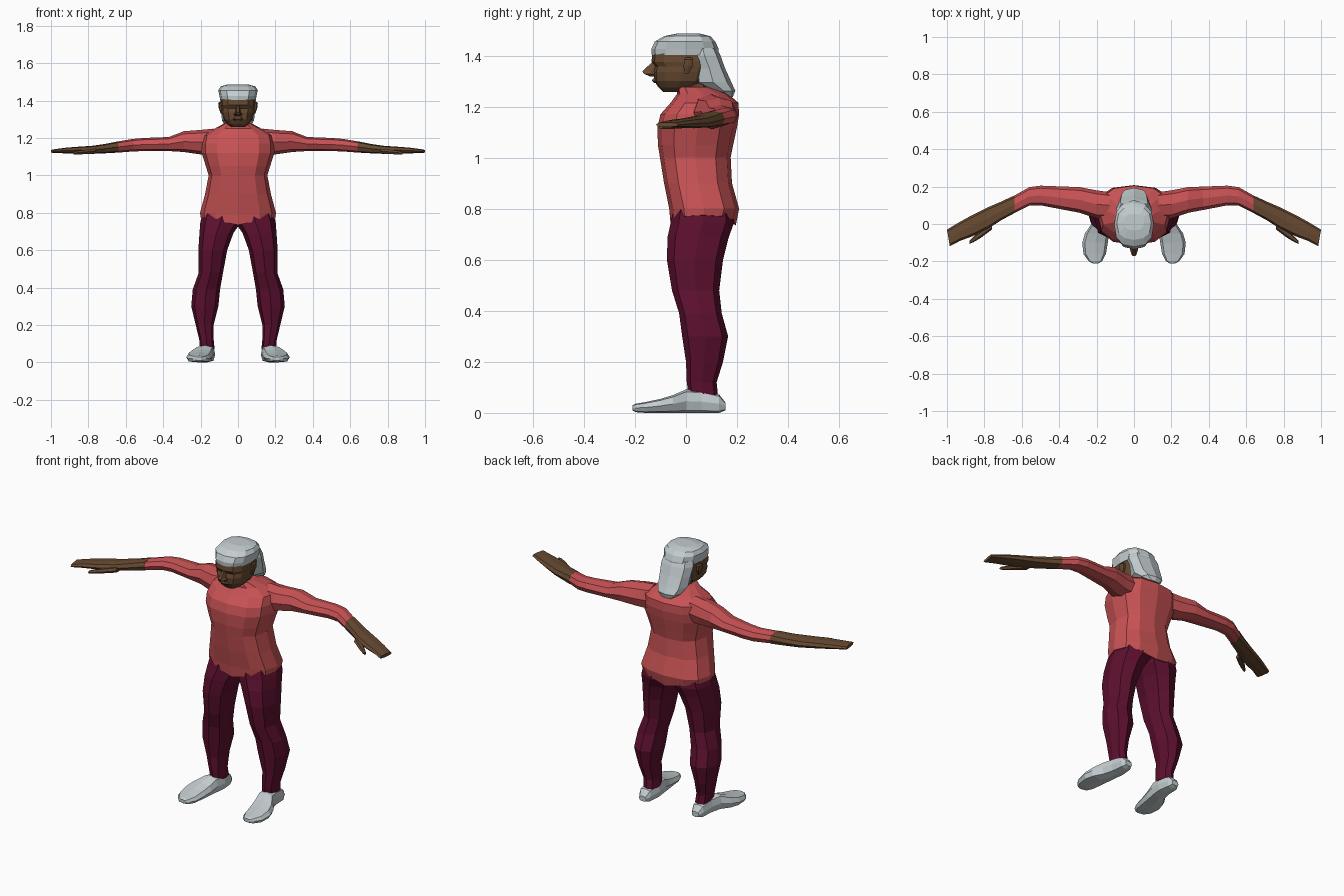
import bpy, bmesh, math


def material(name, rgb):
    m = bpy.data.materials.new(name)
    m.diffuse_color = (*rgb, 1)
    return m


RED = material("red_cloth", (0.58, 0.085, 0.09))
WINE = material("wine_cloth", (0.11, 0.005, 0.028))
SKIN = material("brown_skin", (0.135, 0.068, 0.031))
GREY = material("light_grey", (0.55, 0.61, 0.63))


def finish(name, bm, mat, mirror):
    bmesh.ops.recalc_face_normals(bm, faces=bm.faces)
    me = bpy.data.meshes.new(name)
    bm.to_mesh(me)
    bm.free()
    me.materials.append(mat)
    ob = bpy.data.objects.new(name, me)
    bpy.context.collection.objects.link(ob)
    if mirror:
        ob.modifiers.new("mirror", "MIRROR").use_mirror_merge = False
    return ob


def loft(name, rings, axis, mat, n=8, p=0.85, mirror=False, tweak=None):
    """Skin rings (t, a0, a1, b0, b1) lying across the axis; a and b are the
    two remaining axes in x, y, z order."""
    bm = bmesh.new()
    loops = []
    for t, a0, a1, b0, b1 in rings:
        loop = []
        for i in range(n):
            w = 2 * math.pi * i / n
            c, s = math.cos(w), math.sin(w)
            c = math.copysign(abs(c) ** p, c) if abs(c) > 1e-6 else 0
            s = math.copysign(abs(s) ** p, s) if abs(s) > 1e-6 else 0
            a = (a0 + a1) / 2 + c * (a1 - a0) / 2
            b = (b0 + b1) / 2 + s * (b1 - b0) / 2
            co = {"x": (t, a, b), "y": (a, t, b), "z": (a, b, t)}[axis]
            loop.append(bm.verts.new(tweak(*co) if tweak else co))
        loops.append(loop)
    for lo, hi in zip(loops, loops[1:]):
        for i in range(n):
            j = (i + 1) % n
            bm.faces.new((lo[i], lo[j], hi[j], hi[i]))
    bm.faces.new(loops[0])
    bm.faces.new(loops[-1])
    return finish(name, bm, mat, mirror)


def sym(rows):
    """Rows (z, half width, front y, back y) to symmetric rings."""
    return [(z, -w, w, f, b) for z, w, f, b in rows]


# Sweater body, with a hem that dips towards the middle
def hem(x, y, z):
    return (x, y, z - 0.04 * (1 - abs(x) / 0.2) if z < 0.79 else z)


loft("sweater_body", sym([
    (0.775, .200, -.060, .195), (0.80, .203, -.066, .208),
    (0.90, .176, -.086, .180), (1.00, .157, -.102, .175),
    (1.05, .172, -.110, .185), (1.12, .195, -.112, .200),
    (1.17, .195, -.100, .208), (1.215, .185, -.060, .205),
    (1.25, .125, -.035, .165), (1.277, .075, -.035, .10)]),
    "z", RED, n=12, p=0.8, tweak=hem)

# Sleeves
loft("sleeve", [
    (.13, .03, .17, 1.11, 1.25), (.20, .03, .18, 1.112, 1.243),
    (.29, .06, .197, 1.125, 1.236), (.37, .075, .20, 1.13, 1.205),
    (.50, .10, .205, 1.13, 1.20), (.56, .098, .197, 1.128, 1.195),
    (.64, .058, .152, 1.122, 1.182)], "x", RED, mirror=True)


# Forearms and flat hands, finger ends cut at a slant
def slant(x, y, z):
    return (x + 0.17 * (y + 0.03) if x > 0.98 else x, y, z)


loft("forearm_and_hand", [
    (.64, .058, .152, 1.122, 1.182), (.71, .02, .12, 1.118, 1.168),
    (.78, -.025, .09, 1.115, 1.158), (.87, -.068, .045, 1.117, 1.152),
    (.93, -.09, .012, 1.118, 1.147), (1.0, -.118, -.03, 1.12, 1.138)],
    "x", SKIN, p=0.7, mirror=True, tweak=slant)
loft("thumb", [
    (.76, -.03, .02, 1.115, 1.145), (.82, -.075, -.03, 1.112, 1.138),
    (.86, -.098, -.07, 1.11, 1.132), (.88, -.107, -.09, 1.112, 1.126)],
    "x", SKIN, n=6, mirror=True)

# Trouser legs
loft("trouser_leg", [
    (0.07, .125, .203, .01, .125), (0.12, .13, .207, .003, .12),
    (0.20, .13, .226, 0, .145), (0.30, .105, .25, -.015, .165),
    (0.39, .096, .242, -.027, .14), (0.48, .08, .21, -.055, .13),
    (0.60, .058, .212, -.075, .145), (0.69, .025, .206, -.072, .168),
    (0.745, -.012, .202, -.06, .188), (0.80, -.03, .19, -.05, .185)],
    "z", WINE, mirror=True)

# Shoes
loft("shoe", [
    (.155, .145, .19, .01, .04), (.13, .132, .205, 0, .072),
    (.06, .122, .212, 0, .088), (0, .128, .228, 0, .092),
    (-.05, .133, .262, 0, .07), (-.10, .14, .277, 0, .055),
    (-.16, .15, .27, 0, .042), (-.198, .17, .243, .003, .036),
    (-.21, .19, .222, .01, .03)], "y", GREY, p=0.65, mirror=True)

# Neck and head
loft("neck", sym([(1.20, .06, -.02, .09), (1.32, .055, -.03, .08)]),
     "z", SKIN)
loft("head", sym([
    (1.258, .035, -.09, .0), (1.275, .058, -.108, .04),
    (1.30, .078, -.124, .08), (1.335, .087, -.128, .09),
    (1.358, .089, -.122, .10), (1.375, .092, -.135, .10),
    (1.415, .09, -.132, .10), (1.45, .07, -.09, .08)]),
    "z", SKIN, n=12, p=0.75)

# Nose, mouth and ears
loft("nose", sym([
    (1.317, .018, -.14, -.10), (1.328, .023, -.168, -.10),
    (1.338, .014, -.176, -.10), (1.372, .009, -.137, -.10)]),
    "z", SKIN, n=6)
loft("lips", sym([
    (1.293, .022, -.127, -.09), (1.301, .032, -.136, -.09),
    (1.310, .024, -.132, -.09)]), "z", SKIN, n=6)
loft("ear", [
    (1.33, .08, .093, -.008, .012), (1.36, .08, .103, -.012, .03),
    (1.385, .08, .106, -.008, .03), (1.392, .08, .10, .0, .022)],
    "z", SKIN, n=6, mirror=True)

# Hair: crown and the long piece behind the neck
loft("hair_crown", sym([
    (1.402, .095, -.134, .125), (1.425, .099, -.136, .128),
    (1.455, .106, -.122, .115), (1.476, .092, -.085, .095),
    (1.486, .055, -.035, .055)]), "z", GREY, n=12, p=0.8)
loft("hair_back", sym([
    (1.237, .035, .155, .183), (1.262, .068, .10, .193),
    (1.295, .086, .035, .178), (1.35, .092, .03, .153),
    (1.40, .097, .01, .135), (1.43, .09, .01, .12)]),
    "z", GREY, p=0.8)
